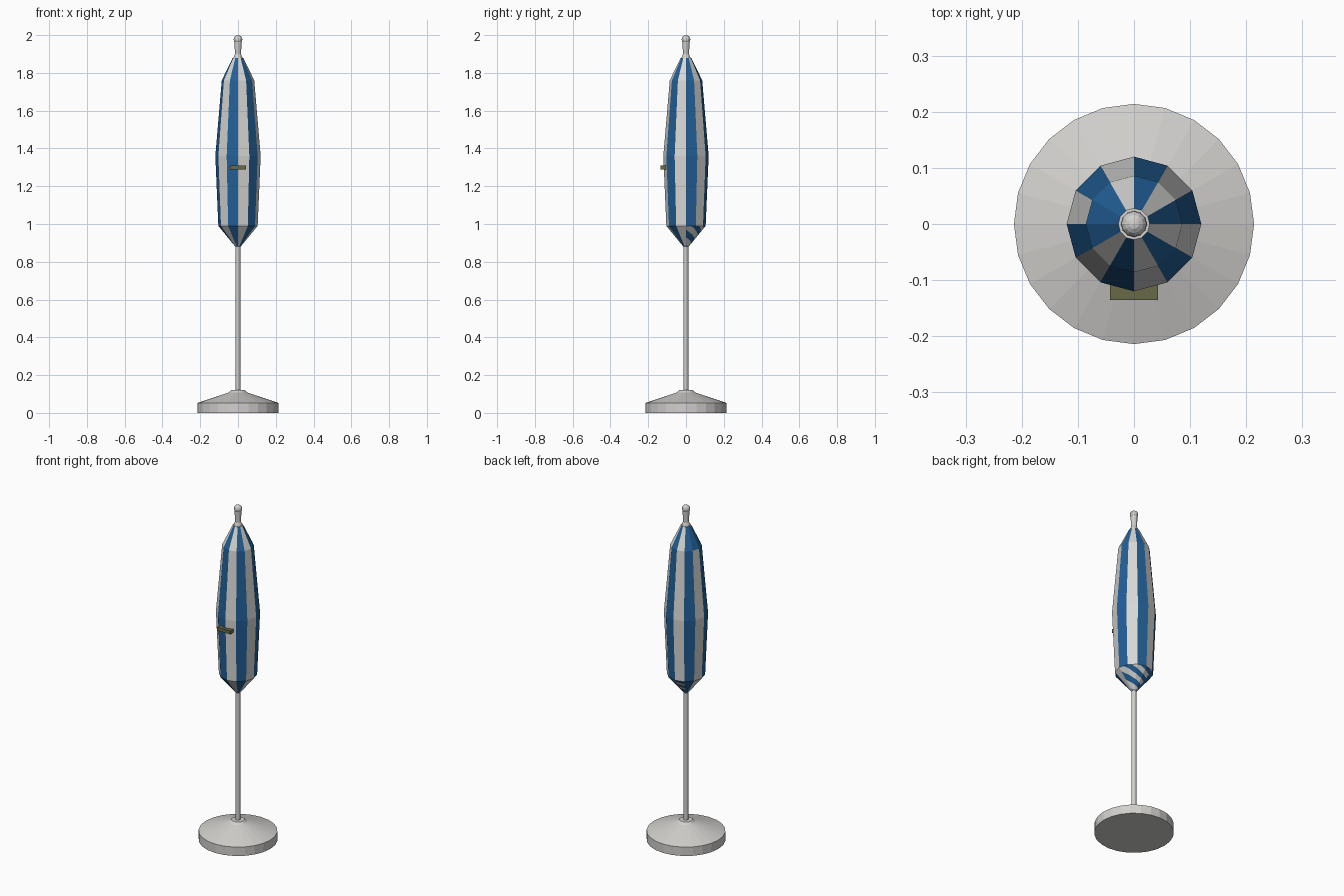
import bpy, bmesh, math
from mathutils import Vector

cube = bpy.data.objects.get("Cube")
if cube:
    bpy.data.objects.remove(cube, do_unlink=True)


def material(name, rgb, rough=0.6):
    m = bpy.data.materials.new(name)
    m.use_nodes = True
    m.diffuse_color = (*rgb, 1)
    node = m.node_tree.nodes["Principled BSDF"]
    node.inputs["Base Color"].default_value = (*rgb, 1)
    node.inputs["Roughness"].default_value = rough
    return m


white = material("white cloth", (0.68, 0.68, 0.67))
blue = material("blue cloth", (0.016, 0.115, 0.31))
metal = material("pale grey metal", (0.64, 0.63, 0.61))
olive = material("olive strap", (0.14, 0.14, 0.062))


def finish(name, bm, mats):
    bmesh.ops.recalc_face_normals(bm, faces=bm.faces)
    mesh = bpy.data.meshes.new(name)
    bm.to_mesh(mesh)
    bm.free()
    for m in mats:
        mesh.materials.append(m)
    obj = bpy.data.objects.new(name, mesh)
    bpy.context.collection.objects.link(obj)
    return obj


def lathe(profile, sides):
    """Turn (radius, height) points about z, with flat end caps."""
    bm = bmesh.new()
    rings = []
    for r, z in profile:
        angles = [math.tau * i / sides for i in range(sides)]
        rings.append([bm.verts.new((r * math.cos(a), r * math.sin(a), z)) for a in angles])
    for low, high in zip(rings, rings[1:]):
        for i in range(sides):
            j = (i + 1) % sides
            bm.faces.new((low[i], low[j], high[j], high[i]))
    bm.faces.new(rings[0][::-1])
    bm.faces.new(rings[-1])
    return bm


# Weighted foot, pole and finial
finish("base", lathe([(0.214, 0), (0.214, 0.053), (0.05, 0.108), (0.036, 0.12)], 24), [metal])
finish("pole", lathe([(0.0125, 0.1), (0.0125, 1.9)], 12), [metal])
finish("finial_stem", lathe([(0.026, 1.87), (0.022, 1.885), (0.016, 1.9), (0.019, 1.965)], 12), [metal])
bm = bmesh.new()
bmesh.ops.create_uvsphere(bm, u_segments=12, v_segments=8, radius=0.023)
bmesh.ops.translate(bm, verts=bm.verts, vec=(0, 0, 1.977))
finish("finial_ball", bm, [metal])

# Folded canopy: twelve panels
HEM, TIP, SHOULDER = 0.99, 0.88, 1.76
bm = lathe([(0.014, TIP), (0.104, HEM), (0.12, 1.36), (0.086, SHOULDER), (0.028, 1.88)], 12)


def sector(face):
    c = face.calc_center_median()
    return int(math.degrees(math.atan2(c.y, c.x)) % 360 // 30)


def swirled(face):
    return face.calc_center_median().z < HEM - 0.001 and len(face.verts) < 12 and sector(face) < 4


# Diagonal stripes cut into part of the gathered hem
slant = Vector((-0.42, 0.42, 1))
STRIPE = 0.027
for k in range(-4, 9):
    faces = [f for f in bm.faces if swirled(f)]
    geom = set(faces)
    for f in faces:
        geom.update(f.edges, f.verts)
    origin = Vector((0, 0, TIP)) + slant.normalized() * (k * STRIPE / slant.length)
    bmesh.ops.bisect_plane(bm, geom=list(geom), plane_co=origin, plane_no=slant, dist=1e-6)

# Alternate the cloth colour by panel, or by slanted band on the swirl
for f in bm.faces:
    c = f.calc_center_median()
    if swirled(f):
        band = (c - Vector((0, 0, TIP))).dot(slant) / STRIPE
        f.material_index = math.floor(band) % 2
    elif sector(f) == 5 and c.z > SHOULDER:
        f.material_index = 1
    else:
        f.material_index = 1 - sector(f) % 2
finish("canopy", bm, [white, blue])

# Tie strap on the front
bm = bmesh.new()
bmesh.ops.create_cube(bm, size=1)
bmesh.ops.scale(bm, verts=bm.verts, vec=(0.086, 0.035, 0.021))
bmesh.ops.translate(bm, verts=bm.verts, vec=(0, -0.1175, 1.298))
finish("tie_strap", bm, [olive])
